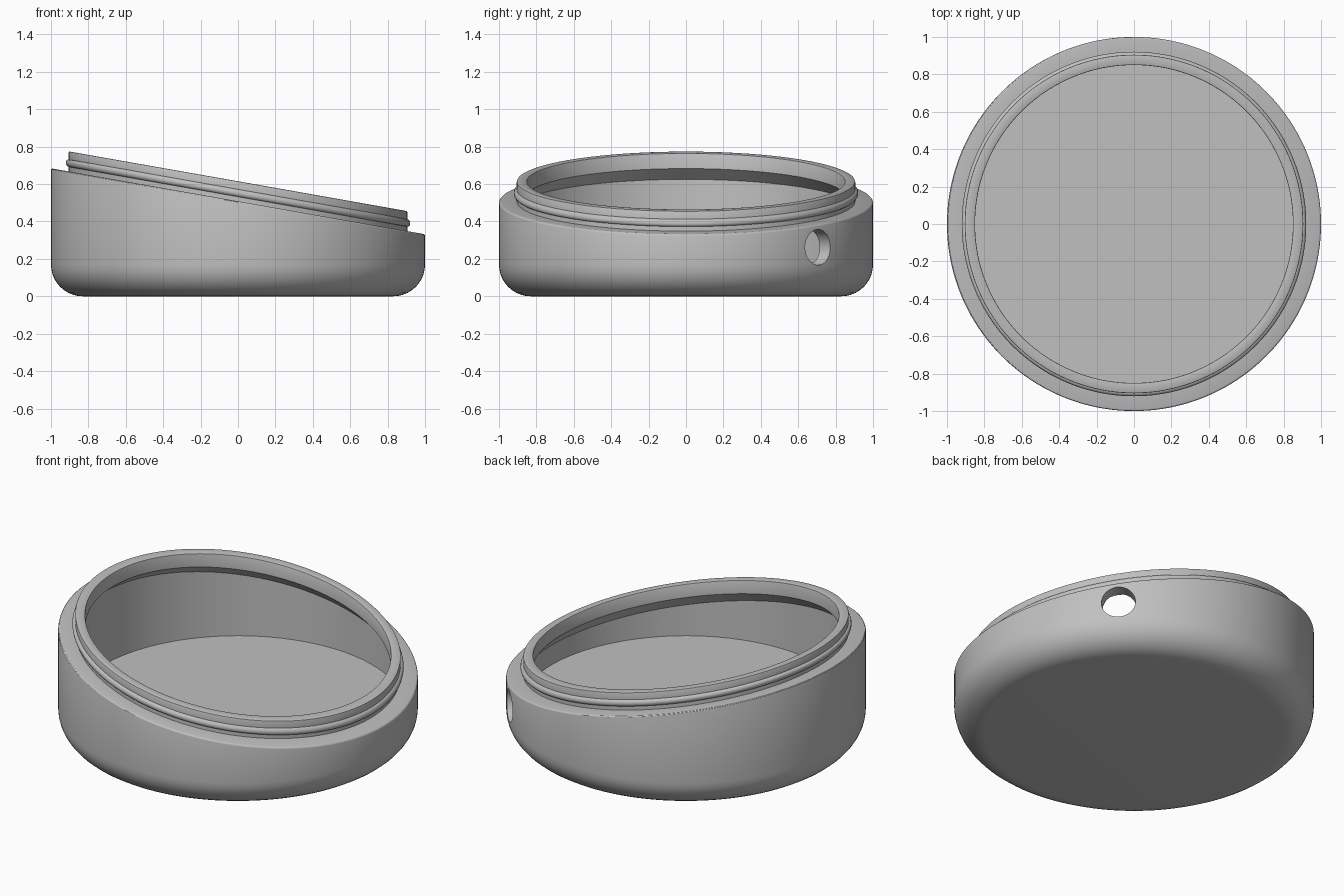
import bpy, bmesh
from math import pi, sin, cos, tan, radians
from mathutils import Matrix, Vector

cube = bpy.data.objects.get("Cube")
if cube:
    bpy.data.objects.remove(cube, do_unlink=True)

SLOPE = tan(radians(10))
SEGMENTS = 160


def material(name, colour):
    mat = bpy.data.materials.new(name)
    mat.use_nodes = True
    mat.diffuse_color = colour
    mat.node_tree.nodes["Principled BSDF"].inputs["Base Color"].default_value = colour
    return mat


def arc(r, z, size_r, size_z, start, end, steps):
    """Points of an elliptical arc in the (radius, height) plane."""
    angles = [radians(start + (end - start) * i / steps) for i in range(steps + 1)]
    return [(r + size_r * cos(a), z + size_z * sin(a)) for a in angles]


def add_object(name, bm, mat):
    bmesh.ops.recalc_face_normals(bm, faces=bm.faces)
    mesh = bpy.data.meshes.new(name)
    bm.to_mesh(mesh)
    bm.free()
    obj = bpy.data.objects.new(name, mesh)
    bpy.context.collection.objects.link(obj)
    mesh.materials.append(mat)
    return obj


grey = material("plain grey", (0.53, 0.53, 0.53, 1))

# Outer base fillet and floor edge stay level; everything above is slanted
level_outer = arc(0.83, 0.17, 0.17, 0.17, -90, 0, 10)
slanted = (
    arc(0.99, 0.498, 0.01, 0.01, 0, 90, 3)            # shoulder edge
    + [(0.905, 0.508)]                                # shoulder
    + arc(0.905, 0.552, 0.016, 0.02, -90, 90, 8)      # snap bead
    + arc(0.9, 0.61, 0.005, 0.005, 0, 90, 2)          # collar top
    + arc(0.855, 0.61, 0.005, 0.005, 90, 180, 2)
    + [(0.85, 0.533), (0.92, 0.463)]                  # inner lip and undercut
)
level_inner = [(0.92, 0.18)]
profile = ([(r, z, 0) for r, z in level_outer]
           + [(r, z, SLOPE) for r, z in slanted]
           + [(r, z, 0) for r, z in level_inner])

# Turn the profile into the hollow cup
bm = bmesh.new()
rings = []
for r, z, slope in profile:
    ring = []
    for i in range(SEGMENTS):
        a = 2 * pi * i / SEGMENTS
        x, y = r * cos(a), r * sin(a)
        ring.append(bm.verts.new((x, y, z - slope * x)))
    rings.append(ring)
for low, high in zip(rings, rings[1:]):
    for i in range(SEGMENTS):
        j = (i + 1) % SEGMENTS
        bm.faces.new((low[i], low[j], high[j], high[i]))
bm.faces.new(rings[0])      # underside
bm.faces.new(rings[-1])     # inner floor
cup = add_object("slanted_cup", bm, grey)

# Round cable hole through the back wall
bm = bmesh.new()
axis = Vector((1, 1, 0)).normalized()
place = Matrix.Translation(axis * 0.985 + Vector((0, 0, 0.262)))
turn = axis.to_track_quat('Z', 'Y').to_matrix().to_4x4()
bmesh.ops.create_cone(bm, cap_ends=True, segments=48, radius1=0.095,
                      radius2=0.095, depth=0.23, matrix=place @ turn)
cutter = add_object("hole_cutter", bm, grey)
cutter.hide_render = True

cut = cup.modifiers.new("cable_hole", 'BOOLEAN')
cut.operation = 'DIFFERENCE'
cut.solver = 'EXACT'
cut.object = cutter
bpy.ops.object.select_all(action='DESELECT')
bpy.context.view_layer.objects.active = cup
cup.select_set(True)
bpy.ops.object.modifier_apply(modifier=cut.name)
bpy.data.objects.remove(cutter, do_unlink=True)
bpy.ops.object.shade_smooth_by_angle(angle=radians(30))
